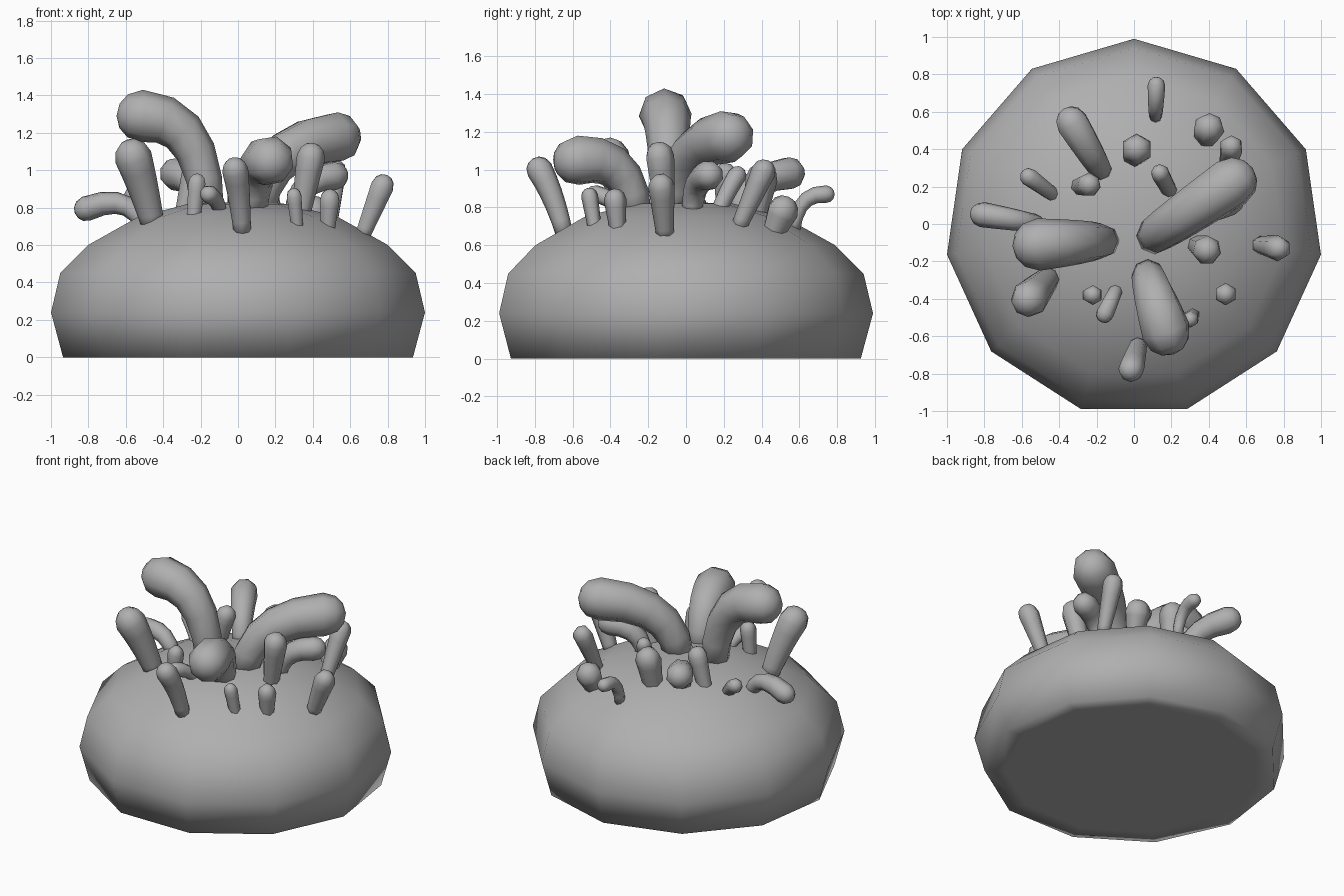
import bpy, bmesh, math
from mathutils import Vector

default_cube = bpy.data.objects.get("Cube")
if default_cube:
    bpy.data.objects.remove(default_cube, do_unlink=True)

grey = bpy.data.materials.new("stone_grey")
grey.use_nodes = True
COLOUR = (0.43, 0.43, 0.43, 1)
grey.diffuse_color = COLOUR
grey.node_tree.nodes["Principled BSDF"].inputs["Base Color"].default_value = COLOUR


def finish(bm, name):
    """Turn a bmesh into a smooth shaded object."""
    bmesh.ops.recalc_face_normals(bm, faces=bm.faces)
    for face in bm.faces:
        face.smooth = True
    mesh = bpy.data.meshes.new(name)
    bm.to_mesh(mesh)
    bm.free()
    mesh.materials.append(grey)
    obj = bpy.data.objects.new(name, mesh)
    bpy.context.collection.objects.link(obj)


def bridge(bm, lower, upper):
    """Join two equal rings of vertices with quads."""
    count = len(lower)
    for i in range(count):
        j = (i + 1) % count
        bm.faces.new((lower[i], lower[j], upper[j], upper[i]))


def fan(bm, ring, point):
    """Close a ring with triangles to one point."""
    pole = bm.verts.new(point)
    for i, vert in enumerate(ring):
        bm.faces.new((vert, ring[(i + 1) % len(ring)], pole))


# Body: an eleven sided dome with a flat underside
def build_body(sides=11, centre_y=-0.02):
    profile = [(0.82, 0), (0.945, 0), (1.01, 0.24), (0.96, 0.45),
               (0.81, 0.60), (0.54, 0.75), (0.27, 0.82)]
    bm = bmesh.new()
    rings = []
    for radius, z in profile:
        ring = []
        for i in range(sides):
            angle = math.pi / 2 + math.tau * i / sides
            ring.append(bm.verts.new((radius * math.cos(angle),
                                      centre_y + radius * math.sin(angle), z)))
        rings.append(ring)
    for lower, upper in zip(rings, rings[1:]):
        bridge(bm, lower, upper)
    fan(bm, rings[0], (0, centre_y, 0))
    fan(bm, rings[-1], (0, centre_y, 0.83))
    finish(bm, "body")


def dome_height(x, y):
    return 0.83 - 0.3 * (x * x + y * y)


# Tentacle: a tapered tube that bends from the dome to a rounded tip
def tentacle(name, root, tip, thin, thick, arch=0.0, lift=0.0, sides=8, steps=5):
    start = Vector((root[0], root[1], dome_height(*root) - 0.06))
    end = Vector(tip)
    bend = start.lerp(end, 0.5 - 0.5 * arch)
    bend.z = start.z + (end.z - start.z) * (0.5 + 0.5 * arch) + lift
    stations = []
    for k in range(steps + 1):
        t = k / steps
        point = start.lerp(bend, t).lerp(bend.lerp(end, t), t)
        along = (bend - start).lerp(end - bend, t).normalized()
        stations.append((point, along, thin + (thick - thin) * t))
    # Rounded cap
    for tilt in (math.radians(35), math.radians(62)):
        stations.append((end + along * thick * math.sin(tilt), along,
                         thick * math.cos(tilt)))
    bm = bmesh.new()
    rings = []
    side = Vector((0, 1, 0)) if abs(along.y) < 0.7 else Vector((1, 0, 0))
    for point, axis, radius in stations:
        side = (side - axis * side.dot(axis)).normalized()
        other = axis.cross(side)
        ring = []
        for i in range(sides):
            angle = math.tau * i / sides
            offset = side * math.cos(angle) + other * math.sin(angle)
            ring.append(bm.verts.new(point + offset * radius))
        rings.append(ring)
    for lower, upper in zip(rings, rings[1:]):
        bridge(bm, lower, upper)
    fan(bm, rings[0], start)
    fan(bm, rings[-1], end + along * thick)
    finish(bm, name)


build_body()

# Large arched tentacles around the crown
tentacle("large_tentacle_right", (-0.16, -0.09), (-0.51, -0.11, 1.29), 0.085, 0.14, arch=0.88, lift=0.03)
tentacle("large_tentacle_left", (0.10, -0.07), (0.52, 0.22, 1.175), 0.095, 0.14, arch=0.85)
tentacle("large_tentacle_front", (0.07, -0.26), (0.17, -0.57, 1.05), 0.08, 0.135, arch=0.75, lift=0.07)

# Medium tentacles
tentacle("medium_tentacle_front_right", (-0.45, -0.28), (-0.56, -0.40, 1.07), 0.06, 0.10, arch=0.1)
tentacle("medium_tentacle_back_right", (-0.17, 0.28), (-0.33, 0.54, 0.98), 0.055, 0.09, arch=0.8)
tentacle("medium_tentacle_front", (0.025, -0.64), (-0.015, -0.775, 1.0), 0.045, 0.07, arch=0.2)
tentacle("medium_tentacle_left", (0.66, -0.11), (0.77, -0.13, 0.91), 0.045, 0.07, sides=6)
tentacle("medium_tentacle_side", (-0.50, 0.0), (-0.81, 0.05, 0.795), 0.045, 0.068, arch=0.5, lift=0.12)
tentacle("medium_tentacle_inner_left", (0.33, -0.11), (0.39, -0.14, 1.07), 0.05, 0.078, sides=7)
tentacle("medium_tentacle_under", (0.30, 0.03), (0.51, 0.12, 0.97), 0.05, 0.08, arch=0.9)
tentacle("medium_tentacle_back", (0.0, 0.36), (0.015, 0.40, 0.95), 0.06, 0.085, sides=6)
tentacle("medium_tentacle_back_left", (0.49, 0.27), (0.52, 0.41, 0.99), 0.04, 0.065, sides=6)

# Small tentacles
tentacle("small_tentacle_back_left", (0.38, 0.46), (0.40, 0.51, 0.78), 0.06, 0.085, sides=7)
tentacle("small_tentacle_back", (0.115, 0.57), (0.12, 0.74, 0.87), 0.033, 0.047, arch=0.8, lift=0.03)
tentacle("small_tentacle_inner_right", (-0.30, 0.20), (-0.24, 0.21, 0.97), 0.045, 0.065, sides=7)
tentacle("small_tentacle_right", (-0.41, 0.14), (-0.56, 0.25, 0.86), 0.035, 0.05, arch=0.2)
tentacle("small_tentacle_inner_back", (0.20, 0.16), (0.14, 0.27, 0.97), 0.04, 0.05, arch=0.1)
tentacle("small_tentacle_front_right", (-0.24, -0.38), (-0.22, -0.38, 0.93), 0.04, 0.053, sides=6)
tentacle("small_tentacle_front_curl", (-0.09, -0.34), (-0.155, -0.48, 0.87), 0.032, 0.05, arch=0.7)
tentacle("small_tentacle_front_left", (0.48, -0.36), (0.49, -0.375, 0.84), 0.04, 0.06, sides=6)
tentacle("small_tentacle_front_inner", (0.32, -0.48), (0.30, -0.51, 0.86), 0.035, 0.045, sides=6)
